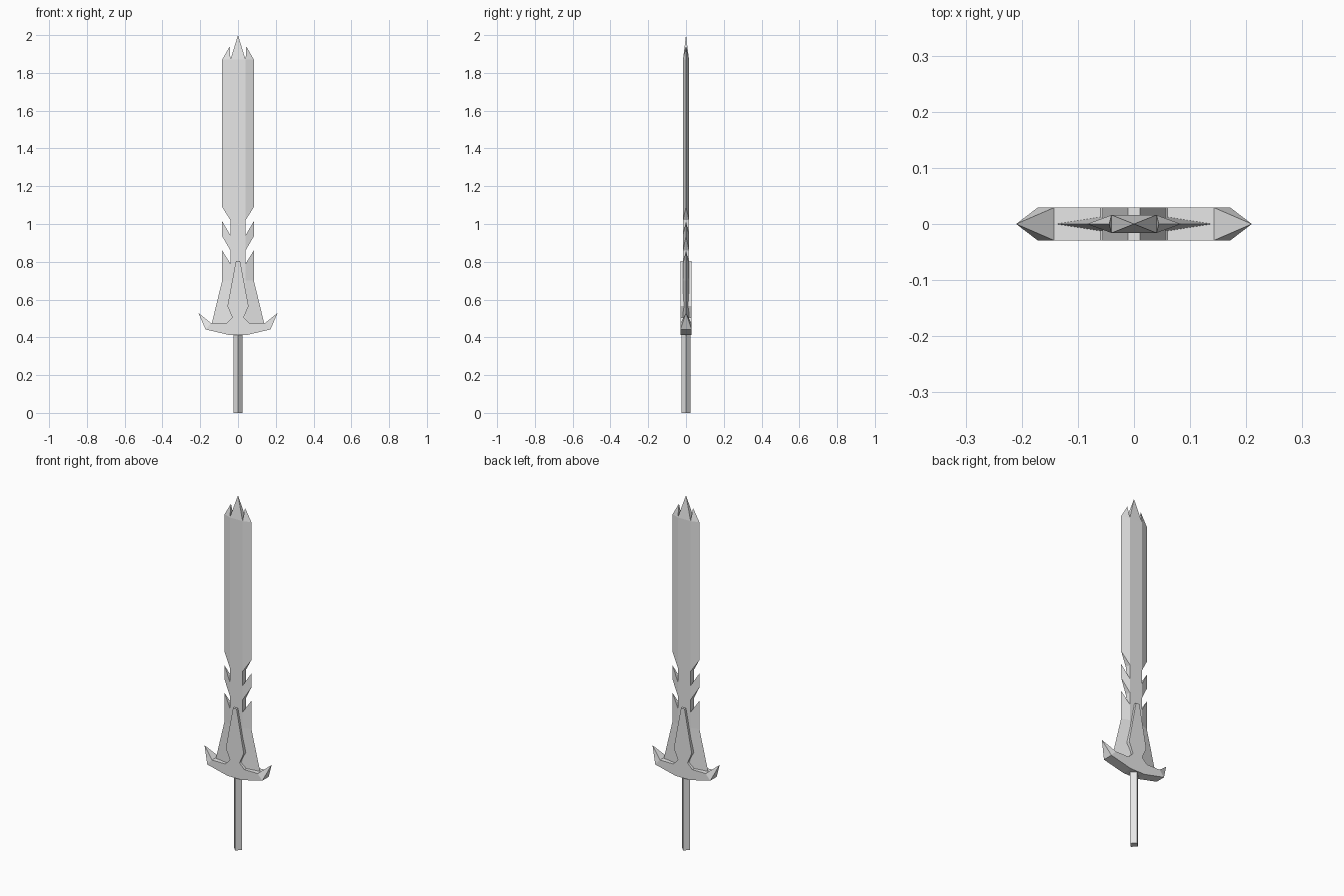
import bpy, bmesh

if "Cube" in bpy.data.objects:
    bpy.data.objects.remove(bpy.data.objects["Cube"])

steel = bpy.data.materials.new("pale steel")
steel.diffuse_color = (0.8, 0.8, 0.8, 1)
steel.use_nodes = True
steel.node_tree.nodes["Principled BSDF"].inputs["Base Color"].default_value = steel.diffuse_color


def finish(name, bm):
    bmesh.ops.remove_doubles(bm, verts=bm.verts, dist=0.0002)
    bmesh.ops.recalc_face_normals(bm, faces=bm.faces)
    me = bpy.data.meshes.new(name)
    bm.to_mesh(me)
    bm.free()
    me.materials.append(steel)
    ob = bpy.data.objects.new(name, me)
    bpy.context.collection.objects.link(ob)


def symmetric_solid(name, panels, depth):
    """Mirror half panels in x and y, then wall in the open outline.
    depth(x, z) gives the half thickness at a point."""
    bm = bmesh.new()
    panels = panels + [[(-x, z) for x, z in p] for p in panels]
    outline = {}

    def add(points):
        points = list(dict.fromkeys(points))
        if len(points) > 2:
            bm.faces.new([bm.verts.new(p) for p in points])

    for p in panels:
        for side in (-1, 1):
            add([(x, side * depth(abs(x), z), z) for x, z in p])
        for a, b in zip(p, p[1:] + p[:1]):
            key = frozenset(((a[0] + 0.0, a[1]), (b[0] + 0.0, b[1])))
            outline[key] = outline.get(key, 0) + 1
    for key, count in outline.items():
        if count == 1:
            (ax, az), (bx, bz) = key
            da, db = depth(abs(ax), az), depth(abs(bx), bz)
            add([(ax, -da, az), (bx, -db, bz), (bx, db + 0.0, bz), (ax, da + 0.0, az)])
    finish(name, bm)


# Blade: flat core, bevelled edges, barbs and a three-pointed tip
R, E = 0.04, 0.084
core = [(0, 0.46)] + [(R, z) for z in (0.46, 0.70, 0.79, 0.86, 0.94, 1.02, 1.87)] + [(0, 1.87)]
blade = [
    core,
    [(0, 1.87), (R, 1.87), (0, 2.0)],                       # centre point
    [(R, 1.87), (E, 1.87), (0.044, 1.94)],                  # side point
    [(R, 1.02), (E, 1.09), (E, 1.87), (R, 1.87)],           # long edge
    [(R, 0.86), (E, 0.935), (E, 1.015), (R, 0.94)],         # middle barb
    [(R, 0.70), (E, 0.70), (E, 0.86), (R, 0.79)],           # lower barb
    [(R, 0.46), (0.142, 0.46), (E, 0.70), (R, 0.70)],       # flared base
]
symmetric_solid("blade", blade,
                lambda x, z: 0.016 if x <= R + 0.001 and z < 1.9 else 0.0)

# Guard with upswept horns and a raised spine plate over the blade base
guard = [
    [(0, 0.412), (0.045, 0.412), (0.172, 0.442), (0.143, 0.475), (0.06, 0.475),
     (0.03, 0.505), (0.056, 0.565), (0.011, 0.805), (0, 0.805)],
    [(0.172, 0.442), (0.21, 0.53), (0.143, 0.475)],
]
symmetric_solid("guard", guard, lambda x, z: 0.0 if x > 0.2 else 0.029)

# Four-sided grip, corner to the front
bm = bmesh.new()
rings = [[bm.verts.new((x, y, z)) for x, y in
          ((0.025, 0), (0, 0.025), (-0.025, 0), (0, -0.025))] for z in (0, 0.425)]
for i in range(4):
    j = (i + 1) % 4
    bm.faces.new((rings[0][i], rings[0][j], rings[1][j], rings[1][i]))
for ring in rings:
    bm.faces.new(ring)
finish("grip", bm)
